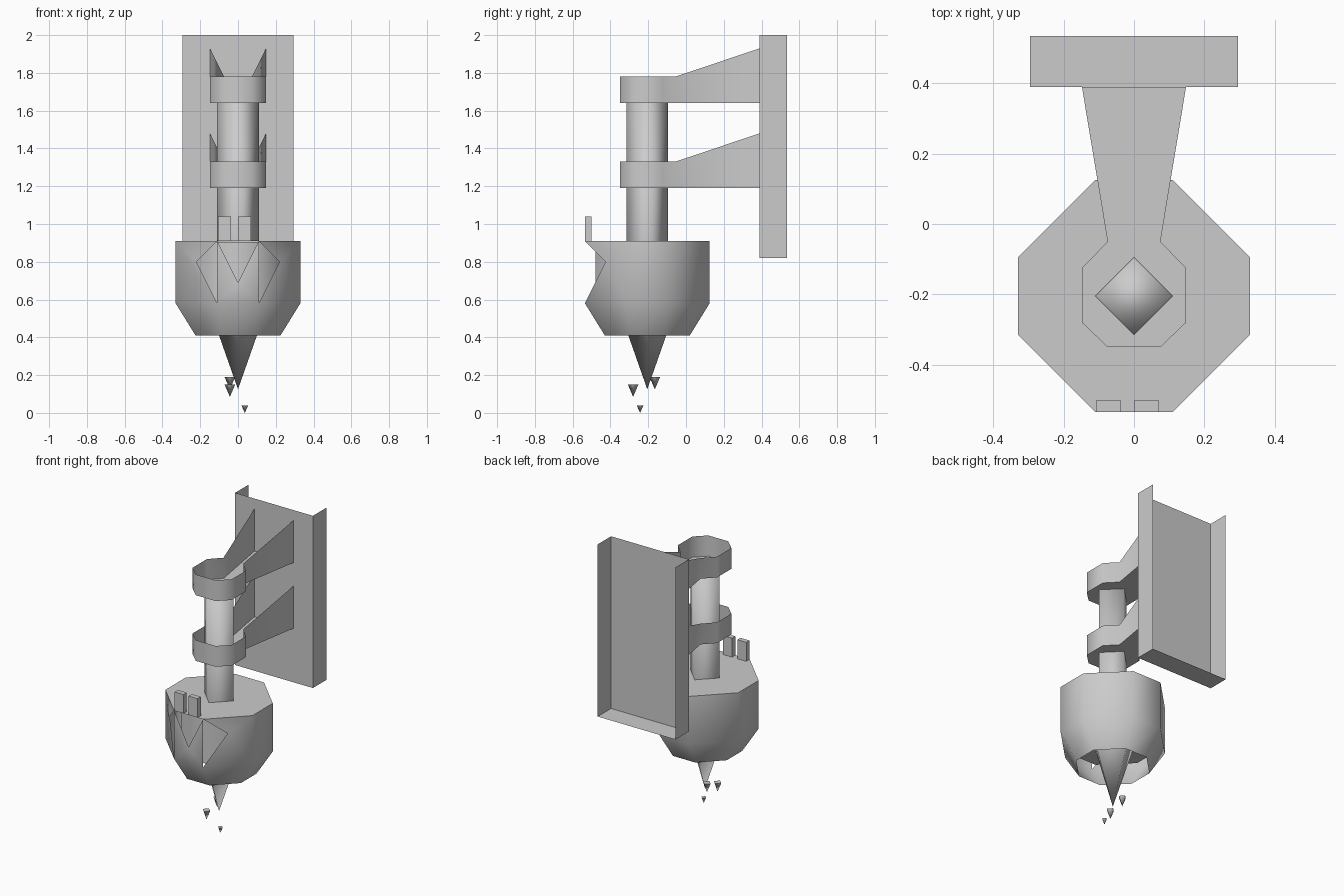
import bpy, math
from mathutils import Vector

if "Cube" in bpy.data.objects:
    bpy.data.objects.remove(bpy.data.objects["Cube"])

CY = -0.205  # centre line of the pole and lantern head


def make(name, verts, faces, angle=180):
    me = bpy.data.meshes.new(name)
    me.from_pydata([Vector(v) for v in verts], [], faces)
    me.update()
    ob = bpy.data.objects.new(name, me)
    bpy.context.collection.objects.link(ob)
    bpy.ops.object.select_all(action='DESELECT')
    ob.select_set(True)
    bpy.context.view_layer.objects.active = ob
    bpy.ops.object.shade_smooth_by_angle(angle=math.radians(angle))
    return ob


def octagon(r, c, z):
    """Chamfered square, counter-clockwise from the front left corner."""
    pts = [(-c, -r), (c, -r), (r, -c), (r, c), (c, r), (-c, r), (-r, c), (-r, -c)]
    return [(x, y + CY, z) for x, y in pts]


def diamond(r, x, y, z):
    return [(x, y - r, z), (x + r, y, z), (x, y + r, z), (x - r, y, z)]


def bands(n, levels, start=0):
    return [(start + k * n + i, start + k * n + (i + 1) % n,
             start + (k + 1) * n + (i + 1) % n, start + (k + 1) * n + i)
            for k in range(levels - 1) for i in range(n)]


def spike(name, x, y, tip, top, r):
    """Four-sided pyramid pointing down."""
    make(name, [(x, y, tip)] + diamond(r, x, y, top),
         [(0, 1 + (i + 1) % 4, 1 + i) for i in range(4)] + [(1, 2, 3, 4)], 100)


# wall plate: thin channel, open at the back and the top
w, f, b, lo, hi = 0.295, 0.39, 0.535, 0.82, 2.0
make("wall_plate",
     [(-w, b, lo), (-w, f, lo), (w, f, lo), (w, b, lo),
      (-w, b, hi), (-w, f, hi), (w, f, hi), (w, b, hi)],
     [(0, 1, 5, 4), (1, 2, 6, 5), (2, 3, 7, 6), (0, 3, 2, 1)], 80)

# pole
make("pole", diamond(0.11, 0, CY, 0.91) + diamond(0.11, 0, CY, 1.645),
     bands(4, 2) + [(4, 5, 6, 7)], 100)

# two keyhole-shaped brackets: floor and walls, open above
outline = [(0.148, 0.39), (0.075, -0.05), (0.148, -0.125), (0.148, -0.28), (0.075, -0.35)]
outline += [(-x, y) for x, y in reversed(outline)]
n = len(outline)
for name, z in (("lower_bracket", 1.19), ("upper_bracket", 1.64)):
    verts = [(x, y, z) for x, y in outline]
    verts += [(x, y, z + (0.29 if y > 0 else 0.142)) for x, y in outline]
    make(name, verts,
         [(i + 1, i, n + i, n + i + 1) for i in range(n - 1)] +
         [(0, 1, 8, 9), (1, 2, 3, 4, 5, 6, 7, 8)], 60)

# lantern head: tapered base, closed top, cut-out front
v = octagon(0.225, 0.085, 0.41) + octagon(0.33, 0.11, 0.58) + octagon(0.33, 0.11, 0.91)
v += [(0, CY - 0.33, 0.69), (0.22, CY - 0.22, 0.80), (-0.22, CY - 0.22, 0.80)]
faces = bands(8, 2) + [q for q in bands(8, 2, 8) if not {8, 9} & set(q)]
faces += [(8, 9, 17, 24, 16),        # front with a downward triangle removed
          (9, 10, 18, 17, 25),       # right chamfer with its triangle removed
          (15, 8, 26, 16, 23),       # left chamfer
          tuple(range(16, 24))]      # top
make("lantern_head", v, faces, 60)

# inner core seen through the cut-outs
make("inner_core", octagon(0.275, 0.092, 0.58) + octagon(0.275, 0.092, 0.905),
     bands(8, 2) + [tuple(reversed(range(8)))], 60)

# two small tabs on the front rim
for name, x in (("left_tab", -0.072), ("right_tab", 0.035)):
    bpy.ops.mesh.primitive_cube_add(size=1, location=(x, -0.518, 0.975))
    bpy.context.object.name = name
    bpy.context.object.scale = (0.068, 0.034, 0.13)

# hanging spike and falling drops
spike("bottom_spike", 0, CY, 0.125, 0.58, 0.16)
spike("drop_a", -0.043, -0.165, 0.125, 0.19, 0.028)
spike("drop_b", -0.043, -0.28, 0.085, 0.15, 0.028)
spike("drop_c", 0.036, -0.243, 0.0, 0.04, 0.018)
